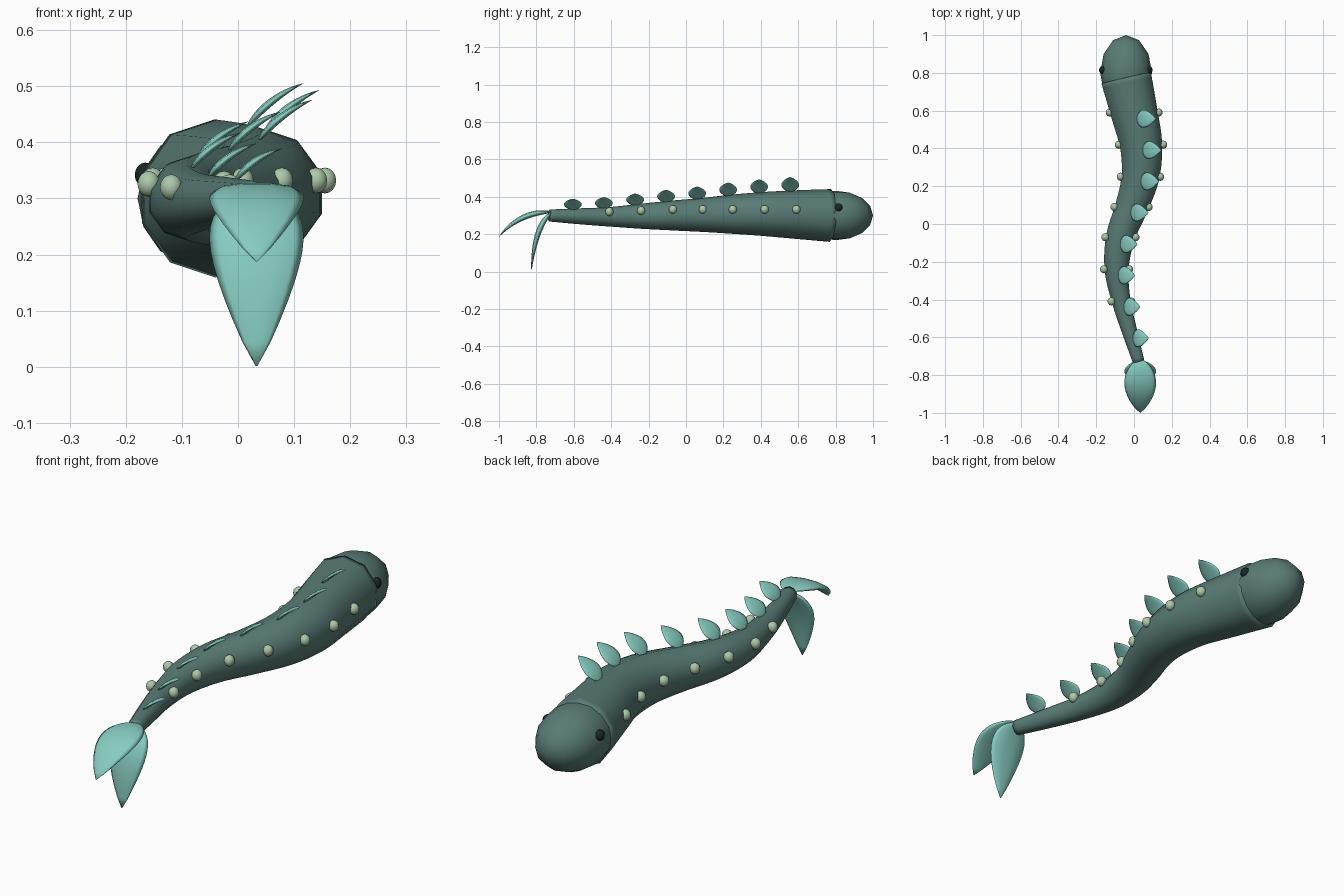
import bpy, bmesh, math
from mathutils import Vector, Matrix

if "Cube" in bpy.data.objects:
    bpy.data.objects.remove(bpy.data.objects["Cube"])


def material(name, rgb):
    m = bpy.data.materials.new(name)
    m.diffuse_color = (*rgb, 1)
    m.use_nodes = True
    m.node_tree.nodes["Principled BSDF"].inputs["Base Color"].default_value = m.diffuse_color
    return m


SKIN = material("skin", (0.10, 0.20, 0.18))
FIN = material("fin", (0.24, 0.60, 0.53))
SPOT = material("spot", (0.42, 0.58, 0.40))
DARK = material("dark", (0.01, 0.02, 0.02))


def finish(bm, name, mat):
    bmesh.ops.recalc_face_normals(bm, faces=bm.faces)
    for f in bm.faces:
        f.smooth = True
    me = bpy.data.meshes.new(name)
    bm.to_mesh(me)
    bm.free()
    me.materials.append(mat)
    ob = bpy.data.objects.new(name, me)
    bpy.context.collection.objects.link(ob)
    return ob


def loft(name, rings, mat):
    bm = bmesh.new()
    loops = [[bm.verts.new(p) for p in r] for r in rings]
    n = len(rings[0])
    for a, b in zip(loops, loops[1:]):
        for i in range(n):
            j = (i + 1) % n
            bm.faces.new((a[i], a[j], b[j], b[i]))
    bm.faces.new(loops[0])
    bm.faces.new(loops[-1])
    return finish(bm, name, mat)


def ball(name, loc, size, seg, rings, mat):
    bm = bmesh.new()
    bmesh.ops.create_uvsphere(
        bm, u_segments=seg, v_segments=rings, radius=1,
        matrix=Matrix.Translation(loc) @ Matrix.Diagonal((*size, 1)))
    return finish(bm, name, mat)


# Spine stations: y, x, z, radius
SPINE = [(-0.73, 0.025, 0.300, 0.032), (-0.58, -0.020, 0.296, 0.042),
         (-0.41, -0.067, 0.293, 0.052), (-0.24, -0.092, 0.296, 0.067),
         (-0.07, -0.072, 0.300, 0.080), (0.09, -0.013, 0.303, 0.091),
         (0.25, 0.034, 0.307, 0.105), (0.42, 0.037, 0.308, 0.118),
         (0.59, 0.001, 0.305, 0.130), (0.772, -0.041, 0.300, 0.141)]


def spine(u):
    # smooth interpolation through the stations, u from 0 to 9
    i = min(int(u), len(SPINE) - 2)
    t = u - i
    p = [Vector(SPINE[max(0, min(k, len(SPINE) - 1))]) for k in range(i - 1, i + 3)]
    m1, m2 = (p[2] - p[0]) / 2, (p[3] - p[1]) / 2
    v = (p[1] * (2*t**3 - 3*t**2 + 1) + m1 * (t**3 - 2*t**2 + t)
         + p[2] * (3*t**2 - 2*t**3) + m2 * (t**3 - t**2))
    return Vector((v[1], v[0], v[2])), v[3]


def spine_at(y):
    u = min((k * 0.01 for k in range(901)), key=lambda k: abs(spine(k)[0].y - y))
    return spine(u)


# Body: ten-sided tapering tube
rings = []
for k in range(46):
    u = k / 5
    c, r = spine(u)
    tan = (spine(min(u + .05, 9))[0] - spine(max(u - .05, 0))[0]).normalized()
    side = tan.cross(Vector((0, 0, 1))).normalized()
    up = side.cross(tan)
    rings.append([c + r * (up * math.cos(a) + side * math.sin(a))
                  for a in (math.tau * i / 10 for i in range(10))])
loft("body", rings, SKIN)

# Head and eyes
ball("head", (-0.042, 0.80, 0.30), (0.137, 0.20, 0.132), 12, 8, SKIN)
for s, tag in ((-1, "left"), (1, "right")):
    ball("eye_" + tag, (-0.043 + s * 0.122, 0.815, 0.342), (0.02, 0.022, 0.022), 10, 8, DARK)

# Side spots along the body
for n, (y, x, z, r) in enumerate(SPINE[2:9]):
    for s, tag in ((-1, "left"), (1, "right")):
        ball(f"spot_{tag}_{n}", (x + s * r, y, 0.32 + 0.012 * min(n, 2) / 2),
             (0.021, 0.022, 0.023), 10, 8, SPOT)


def leaf(name, p0, p1, p2, across, width, thick):
    # thin pointed blade along a bent path
    p0, p1, p2, across = map(Vector, (p0, p1, p2, across))
    rings = []
    for k in range(15):
        t = 0.003 + 0.994 * (k / 14) ** 1.3
        c = p0 * (1-t)**2 + p1 * 2*t*(1-t) + p2 * t*t
        tan = ((p1 - p0) * (1-t) + (p2 - p1) * t).normalized()
        w = math.sin(math.pi * t ** 0.75) ** 0.8
        nrm = tan.cross(across).normalized()
        rings.append([c + across * (math.cos(a) * width / 2 * w) + nrm * (math.sin(a) * thick / 2 * w)
                      for a in (math.tau * i / 10 for i in range(10))])
    return loft(name, rings, FIN)


# Back fins leaning to the right
for n in range(8):
    y = -0.605 + n * 0.166
    c, r = spine_at(y)
    f = n / 7
    root = c + Vector((0.006, 0, r - 0.008))
    tip = root + Vector((0.085 + 0.017 * f, 0, 0.060 + 0.020 * f))
    leaf(f"back_fin_{n}", root, (root + tip) / 2 + Vector((-0.012, 0, 0.014)), tip,
         (0, 1, 0), 0.095, 0.014)

# Tail flukes
leaf("tail_fluke_upper", (0.033, -0.715, 0.318), (0.033, -0.885, 0.325), (0.033, -1.0, 0.187),
     (1, 0, 0), 0.168, 0.032)
leaf("tail_fluke_lower", (0.033, -0.72, 0.315), (0.033, -0.81, 0.245), (0.033, -0.827, 0.0),
     (1, 0, 0), 0.168, 0.032)
